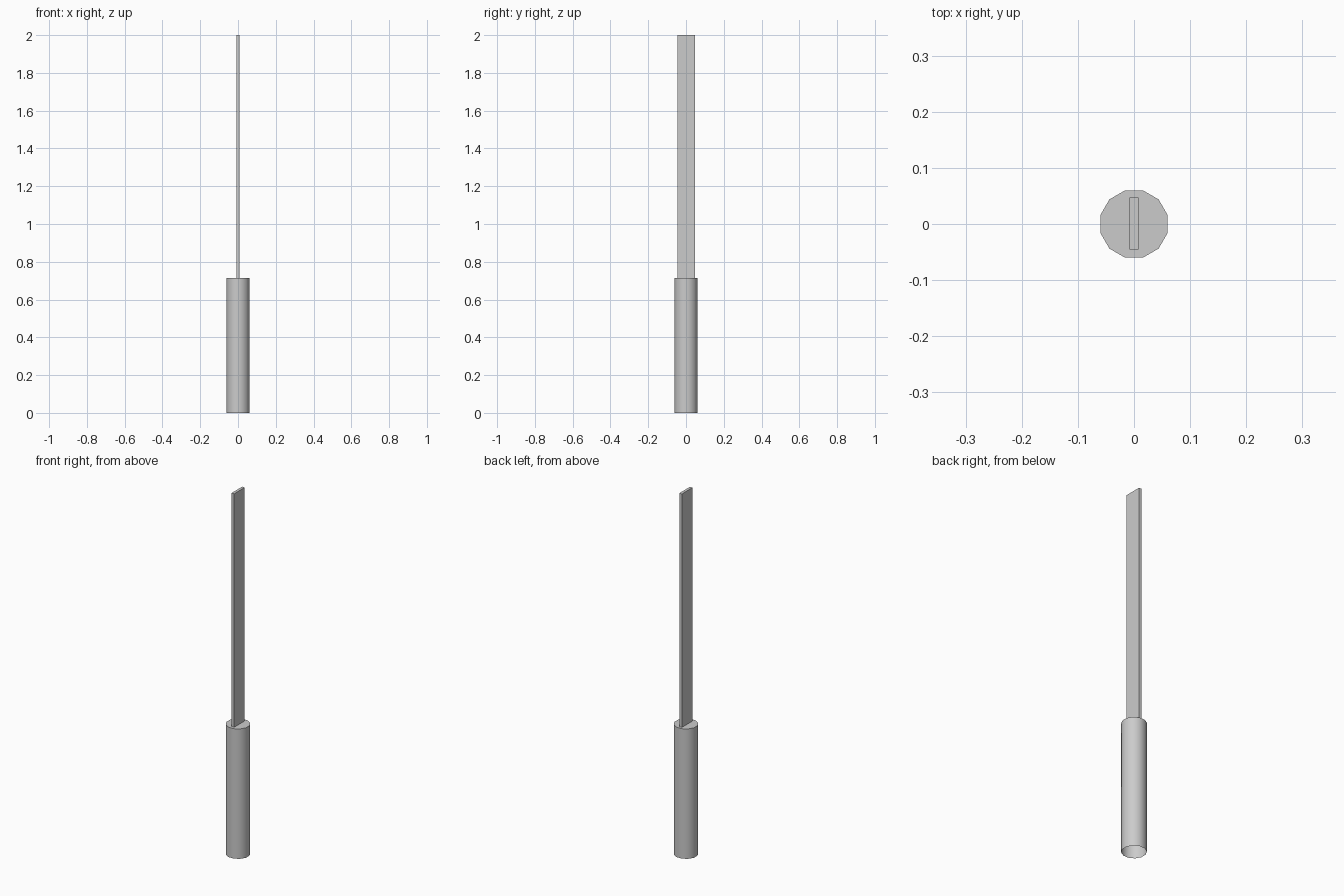
import bpy, bmesh
from math import radians
from mathutils import Matrix

if "Cube" in bpy.data.objects:
    bpy.data.objects.remove(bpy.data.objects["Cube"])

HANDLE_TOP = 0.715
TOP = 2.0


def make_object(name, bm):
    mesh = bpy.data.meshes.new(name)
    bm.to_mesh(mesh)
    bm.free()
    obj = bpy.data.objects.new(name, mesh)
    bpy.context.collection.objects.link(obj)
    return obj


# Handle: smooth twelve-sided tube, closed on top and open underneath
bm = bmesh.new()
bmesh.ops.create_cone(
    bm, cap_ends=True, segments=12, radius1=0.062, radius2=0.062, depth=HANDLE_TOP,
    matrix=Matrix.Translation((0, 0, HANDLE_TOP / 2)) @ Matrix.Rotation(radians(15), 4, 'Z'))
bottom = [f for f in bm.faces if f.calc_center_median().z < 0.001]
bmesh.ops.delete(bm, geom=bottom, context='FACES_ONLY')
handle = make_object("handle", bm)
bpy.context.view_layer.objects.active = handle
handle.select_set(True)
bpy.ops.object.shade_smooth_by_angle(angle=radians(40))

# Blade: thin flat bar standing on the handle
bm = bmesh.new()
bmesh.ops.create_cube(
    bm, size=1,
    matrix=Matrix.Translation((0, 0.001, (HANDLE_TOP + TOP) / 2))
    @ Matrix.Diagonal((0.016, 0.092, TOP - HANDLE_TOP, 1)))
make_object("blade", bm)
